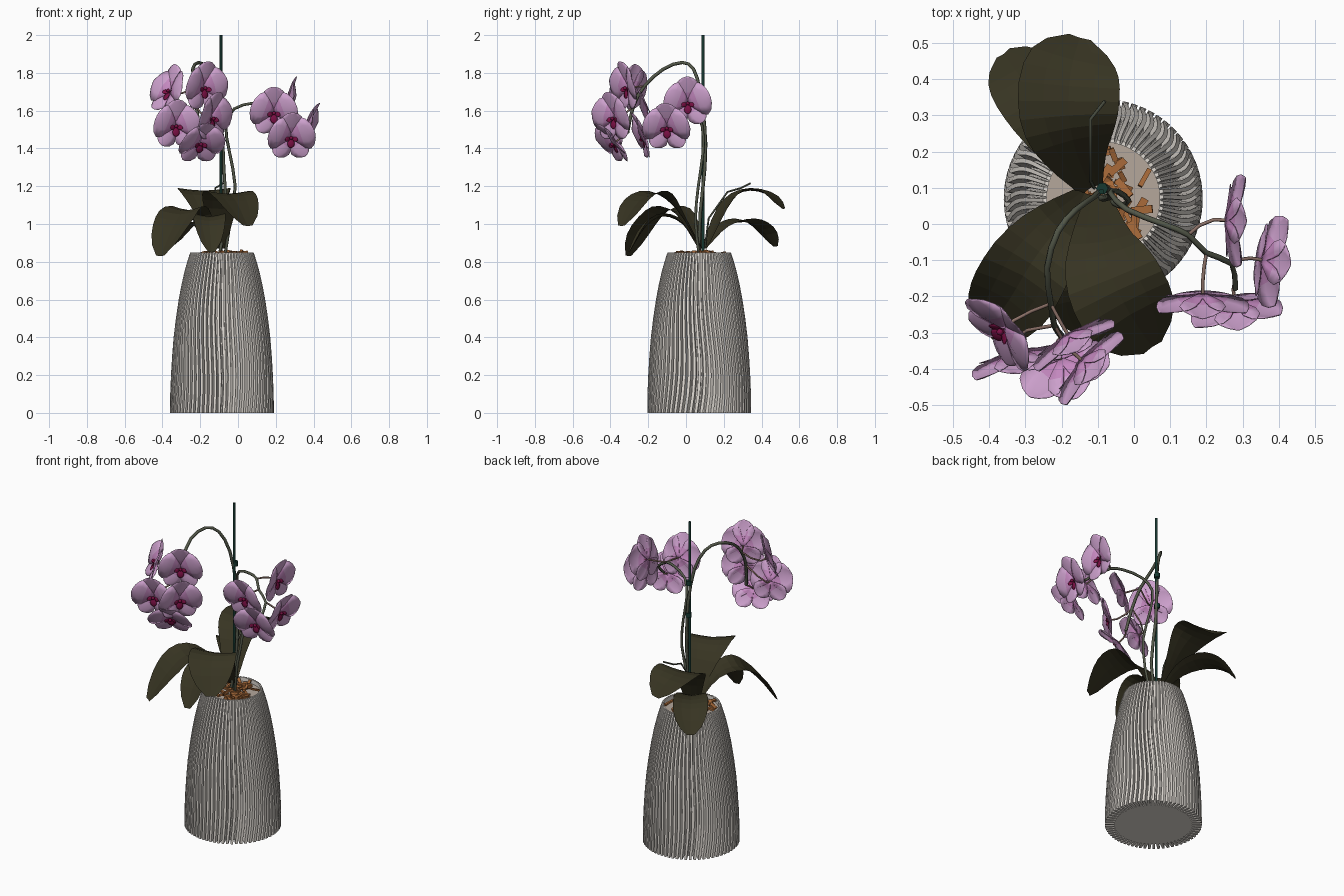
import bpy, bmesh, math, random
from mathutils import Vector, Matrix

random.seed(4)
if "Cube" in bpy.data.objects:
    bpy.data.objects.remove(bpy.data.objects["Cube"])


def material(name, *rgb):
    m = bpy.data.materials.new(name)
    m.use_nodes = True
    colour = (*rgb, 1)
    m.diffuse_color = colour
    m.node_tree.nodes["Principled BSDF"].inputs["Base Color"].default_value = colour
    return m


CERAMIC = material("warm grey ceramic", .74, .70, .65)
SOIL = material("pale soil", .46, .39, .33)
BARK = material("orange bark", .38, .14, .04)
LEAF = material("dark olive leaf", .038, .034, .016)
STEM = material("grey green stem", .085, .095, .065)
STALK = material("brown pink stalk", .27, .17, .14)
STAKE = material("deep green stake", .008, .04, .03)
LILAC = material("lilac petal", .62, .36, .62)
ROSE = material("rose petal base", .56, .25, .53)
LIP = material("magenta lip", .20, .005, .06)


def add_mesh(name, bm, *mats, smooth=False):
    me = bpy.data.meshes.new(name)
    bm.to_mesh(me)
    bm.free()
    for m in mats:
        me.materials.append(m)
    ob = bpy.data.objects.new(name, me)
    bpy.context.collection.objects.link(ob)
    if smooth:
        me.polygons.foreach_set("use_smooth", [True] * len(me.polygons))
    return ob


def skin(bm, rows, closed=False, mat=lambda i: 0):
    """Bridge equal rows of points with quads."""
    vs = [[bm.verts.new(p) for p in row] for row in rows]
    n = len(vs[0])
    for i, (a, b) in enumerate(zip(vs, vs[1:])):
        for j in range(n if closed else n - 1):
            k = (j + 1) % n
            f = bm.faces.new((a[j], a[k], b[k], b[j]))
            f.material_index = mat(i)
    return vs


def tube(name, points, radius, mat):
    cu = bpy.data.curves.new(name, 'CURVE')
    cu.dimensions = '3D'
    cu.bevel_depth = radius
    cu.bevel_resolution = 1
    cu.use_fill_caps = True
    sp = cu.splines.new('POLY')
    sp.points.add(len(points) - 1)
    for p, co in zip(sp.points, points):
        p.co = (*co, 1)
    cu.materials.append(mat)
    ob = bpy.data.objects.new(name, cu)
    bpy.context.collection.objects.link(ob)


def spline(pts, steps):
    """Smooth path through the points."""
    p = [Vector(q) for q in pts]
    p = [p[0] * 2 - p[1]] + p + [p[-1] * 2 - p[-2]]
    out = []
    for a, b, c, d in zip(p, p[1:], p[2:], p[3:]):
        for s in range(steps):
            t = s / steps
            out.append((b * 2 + (c - a) * t + (a * 2 - b * 5 + c * 4 - d) * t ** 2
                        + (b * 3 - a - c * 3 + d) * t ** 3) / 2)
    return out + [p[-2]]


# Ribbed vase with wavy fins
CX, CY, RIBS = -.085, .07, 64
PROFILE = [(0, .275), (.1, .274), (.2, .27), (.3, .264), (.4, .256), (.5, .244),
           (.6, .229), (.68, .214), (.75, .198), (.8, .184), (.835, .173), (.85, .167)]


def vase_ring(z, r, depth):
    ring = []
    for i in range(RIBS):
        for offset, out in ((0, 0), (.1, 1), (.65, 1), (.75, 0)):
            a = math.tau * (i + offset) / RIBS
            a += (.06 * math.sin(z * 7) + .04 * math.sin(z * 5 + a * 2)) * (1 - z)
            q = r - depth * (1 - out)
            ring.append((CX + q * math.cos(a), CY + q * math.sin(a), z))
    return ring


bm = bmesh.new()
rings = [vase_ring(z, r, .055 - .054 * z) for z, r in PROFILE]
rings += [vase_ring(z, .156, 0) for z in (.85, .80)]
vs = skin(bm, rings, closed=True)
bm.faces.new(vs[0][::-1])
add_mesh("vase", bm, CERAMIC)

# Soil and bark chips
bm = bmesh.new()
bmesh.ops.create_circle(bm, cap_ends=True, segments=32, radius=.158,
                        matrix=Matrix.Translation((CX, CY, .825)))
add_mesh("soil", bm, SOIL)
bm = bmesh.new()
for i in range(60):
    a, r = random.uniform(0, math.tau), .13 * math.sqrt(random.random())
    place = Matrix.Translation((CX + r * math.cos(a), CY + r * math.sin(a),
                                random.uniform(.828, .85)))
    turn = (Matrix.Rotation(random.uniform(0, math.tau), 4, 'Z')
            @ Matrix.Rotation(random.uniform(-.4, .4), 4, 'Y'))
    size = Matrix.Diagonal((random.uniform(.03, .06), random.uniform(.012, .025), .01, 1))
    bmesh.ops.create_cube(bm, size=1, matrix=place @ turn @ size)
add_mesh("bark_chips", bm, BARK)

# Leaves: arched, folded blades with blunt tips
WIDTHS = (.25, .38, .52, .66, .8, .9, .97, 1, 1, .95, .84, .62, .22)


def leaf(name, pts, half, fold=.2):
    path = spline(pts, 3)
    rows = []
    for i, p in enumerate(path):
        t = path[min(i + 1, len(path) - 1)] - path[max(i - 1, 0)]
        side = Vector((t.y, -t.x, 0)).normalized()
        up = side.cross(t).normalized()
        w = half * WIDTHS[i]
        rows.append([p + side * (s * w) + up * (abs(s) ** 1.5 * w * fold)
                     for s in (-1, -.5, 0, .5, 1)])
    bm = bmesh.new()
    skin(bm, rows)
    add_mesh(name, bm, LEAF)


leaf("back_leaf_upper", [(-.12, .1, .87), (-.16, .2, 1.08), (-.18, .3, 1.17),
                         (-.175, .42, 1.16), (-.15, .515, 1.08)], .14, .1)
leaf("back_leaf_lower", [(-.12, .1, .87), (-.18, .2, .98), (-.25, .31, 1.01),
                         (-.31, .4, .97), (-.36, .47, .88)], .1)
leaf("front_leaf_right", [(-.13, .08, .87), (-.21, -.01, 1.04), (-.285, -.11, 1.07),
                          (-.345, -.21, .98), (-.41, -.3, .83)], .12)
leaf("front_leaf_left", [(-.1, .08, .87), (-.09, -.05, 1.08), (-.06, -.15, 1.16),
                         (-.01, -.25, 1.12), (.05, -.34, .99)], .135, .12)
leaf("front_leaf_small", [(-.12, .08, .87), (-.14, -.02, 1), (-.15, -.12, 1.04),
                          (-.15, -.21, .99), (-.14, -.3, .85)], .085)

# Stake, clips and stems
tube("stake", [(-.09, .09, .82), (-.09, .09, 2)], .008, STAKE)
for z in (1.42, 1.62):
    tube("stake_clip", [(-.088, .098, z - .014), (-.088, .098, z + .014)], .017, STAKE)
tube("tall_stem", spline([(-.1, .07, .83), (-.065, .075, 1.05), (-.075, .1, 1.3),
                          (-.085, .1, 1.5), (-.11, .075, 1.7), (-.16, .04, 1.82),
                          (-.21, -.02, 1.855), (-.24, -.12, 1.82), (-.23, -.22, 1.73),
                          (-.22, -.28, 1.62), (-.2, -.31, 1.48)], 2), .009, STEM)
tube("side_stem", spline([(-.07, .07, .83), (-.04, .05, 1.02), (-.015, .065, 1.2),
                          (-.045, .09, 1.38), (-.065, .085, 1.52), (-.02, .04, 1.61),
                          (.08, 0, 1.64), (.15, -.03, 1.635), (.2, -.08, 1.6),
                          (.27, -.11, 1.55), (.28, -.18, 1.48)], 2), .008, STEM)
tube("aerial_root", [(-.11, .1, .87), (-.12, .12, 1.03), (-.12, .22, 1.17),
                     (-.12, .29, 1.19), (-.08, .34, 1.215)], .005, STEM)


# Flowers: three sepals, two broad petals, a lip and a column
def petal(bm, frame, angle, length, half, tilt, curl, back=0, lip=False):
    turn = frame @ Matrix.Rotation(angle, 4, 'Z')
    rows = []
    for t, w in ((.02, .15), (.2, .5), (.4, .85), (.62, 1), (.82, .8), (.95, .45), (1, .12)):
        rows.append([turn @ Vector((s * w * half, t * length,
                                    length * (tilt * t - curl * t * t)
                                    - abs(s) * w * half * .2 + back))
                     for s in (-1, -.5, 0, .5, 1)])
    skin(bm, rows, mat=lambda i: 2 if lip else int(i < 2))


def flower(name, centre, facing, joint):
    c, f = Vector(centre), Vector(facing).normalized()
    x = Vector((0, 0, 1)).cross(f).normalized()
    frame = Matrix.Translation(c) @ Matrix((x, f.cross(x), f)).transposed().to_4x4()
    bm = bmesh.new()
    petal(bm, frame, 0, .145, .064, .45, .15, -.008)
    for s in (-1, 1):
        petal(bm, frame, s * 2.45, .128, .056, .45, .25, -.008)
        petal(bm, frame, s * 1.2, .128, .094, .7, .4)
        petal(bm, frame, s * 1.9, .035, .013, 1, .3, lip=True)
    petal(bm, frame, math.pi, .055, .02, .9, .6, lip=True)
    ball = bmesh.ops.create_icosphere(bm, subdivisions=1, radius=.011,
                                      matrix=frame @ Matrix.Translation((0, 0, .015)))
    for v in ball["verts"]:
        for face in v.link_faces:
            face.material_index = 2
    ob = add_mesh(name, bm, LILAC, ROSE, LIP, smooth=True)
    ob.modifiers.new("petal_thickness", 'SOLIDIFY').thickness = .002
    # Stalk from the stem to the back of the flower
    j, end = Vector(joint), c - f * .005
    tube(name + "_stalk", [j, j.lerp(c - f * .06, .6), c - f * .04, end], .005, STALK)


HIGH, MID, LOW = (-.23, -.22, 1.73), (-.22, -.28, 1.62), (-.2, -.31, 1.48)
flower("right_flower_top", (-.18, -.31, 1.72), (.5, -.85, -.1), HIGH)
flower("right_flower_outer", (-.33, -.36, 1.52), (.25, -1, -.15), MID)
flower("right_flower_inner", (-.14, -.38, 1.56), (.75, -.65, -.15), MID)
flower("right_flower_side", (-.36, -.29, 1.70), (-.65, -.55, .4), HIGH)
flower("right_flower_low", (-.2, -.38, 1.43), (.3, -.75, -.55), LOW)
flower("left_flower_front", (.19, -.2, 1.59), (0, -1, -.2), (.2, -.08, 1.6))
flower("left_flower_low", (.28, -.22, 1.46), (.15, -1, -.3), (.28, -.18, 1.48))
flower("left_flower_back", (.26, .01, 1.64), (1, -.05, -.12), (.15, -.03, 1.635))
flower("left_flower_side", (.36, -.1, 1.51), (1, -.15, -.3), (.27, -.11, 1.55))
